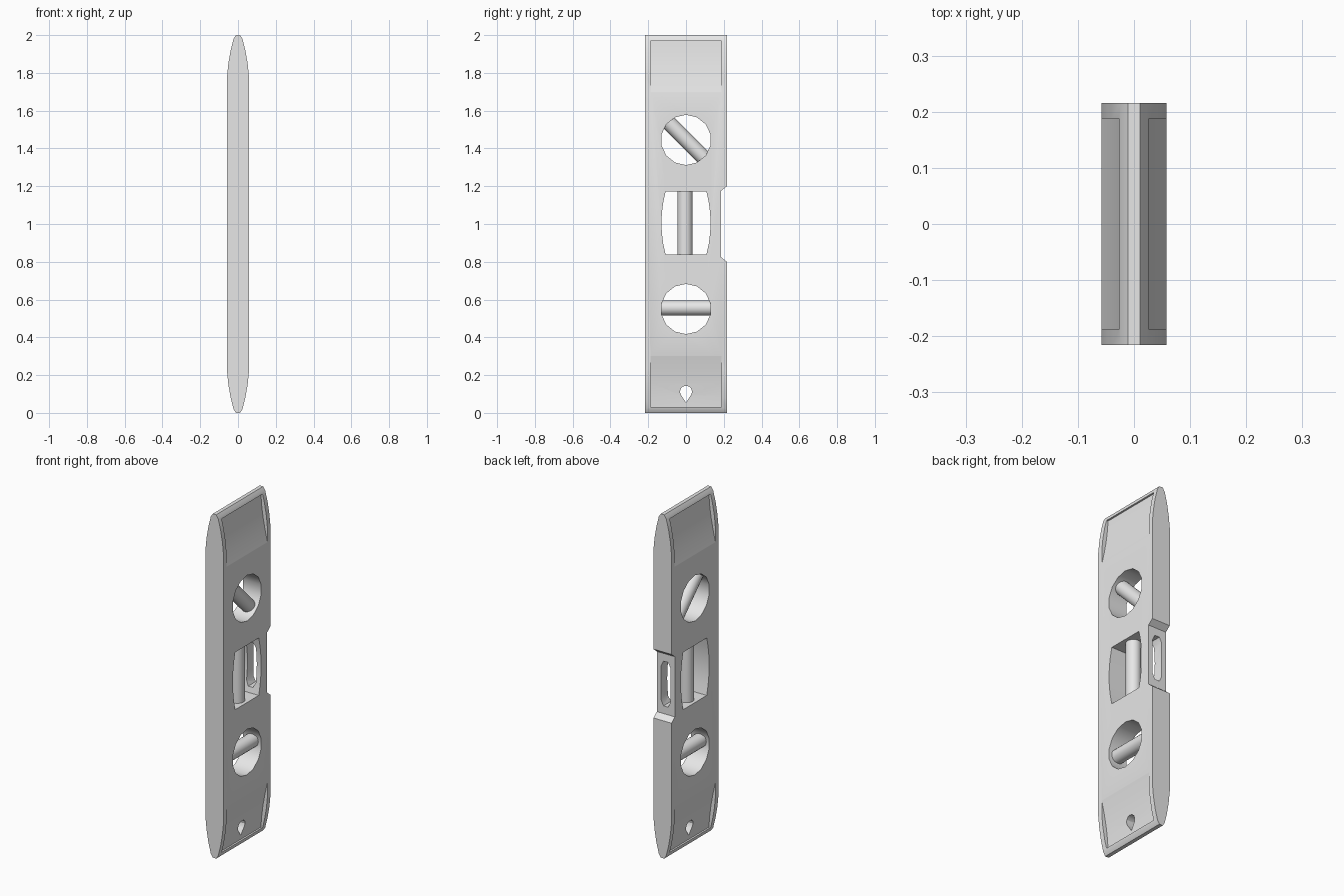
import bpy, bmesh, math
from mathutils import Vector

cube = bpy.data.objects.get("Cube")
if cube:
    bpy.data.objects.remove(cube, do_unlink=True)

grey = bpy.data.materials.new("light grey")
grey.use_nodes = True
grey.diffuse_color = (0.8, 0.8, 0.8, 1)
bsdf = next(n for n in grey.node_tree.nodes if n.type == 'BSDF_PRINCIPLED')
bsdf.inputs["Base Color"].default_value = (0.8, 0.8, 0.8, 1)


def prism(name, points, axis, lo, hi):
    """Extrude a flat outline along X (points are y, z) or Y (points are x, z)."""
    bm = bmesh.new()
    place = (lambda a, b, t: (t, a, b)) if axis == 'X' else (lambda a, b, t: (a, t, b))
    rings = [[bm.verts.new(place(a, b, t)) for a, b in points] for t in (lo, hi)]
    n = len(points)
    for ring in rings:
        bm.faces.new(ring)
    for i in range(n):
        j = (i + 1) % n
        bm.faces.new((rings[0][i], rings[0][j], rings[1][j], rings[1][i]))
    bmesh.ops.recalc_face_normals(bm, faces=bm.faces)
    mesh = bpy.data.meshes.new(name)
    bm.to_mesh(mesh)
    bm.free()
    mesh.materials.append(grey)
    obj = bpy.data.objects.new(name, mesh)
    bpy.context.collection.objects.link(obj)
    return obj


def circle(cz, r, n):
    return [(r * math.sin(math.tau * i / n), cz + r * math.cos(math.tau * i / n))
            for i in range(n)]


def smooth(obj):
    bpy.ops.object.select_all(action='DESELECT')
    obj.select_set(True)
    bpy.context.view_layer.objects.active = obj
    bpy.ops.object.shade_smooth_by_angle(angle=math.radians(30))


# Body: slim bar with tapered ends
taper = [(0.058, 1.78), (0.051, 1.85), (0.039, 1.92), (0.024, 1.98), (0.011, 2.0)]
right = [(x, 2 - z) for x, z in reversed(taper)] + taper
outline = right + [(-x, z) for x, z in reversed(right)]
body = prism("level_body", outline, 'Y', -0.216, 0.216)

# Round vial openings
cutters = [prism("round_cutter", circle(z, 0.133, 14), 'X', -0.2, 0.2)
           for z in (1.445, 0.55)]

# Middle window with bowed sides
bow = [(0.108 + 0.022 * (1 - (t / 3) ** 2), 1.005 + 0.167 * t / 3) for t in range(-3, 4)]
cutters.append(prism("window_cutter", bow + [(-y, z) for y, z in reversed(bow)],
                     'X', -0.2, 0.2))

# Notch in the back edge, with a slot into the window
cutters.append(prism("notch_cutter", [(0.247, 1.225), (0.185, 1.175), (0.185, 0.825),
                                      (0.247, 0.775)], 'X', -0.2, 0.2))
slot = [(0.03, 0.9), (0.03, 1.1), (0.015, 1.13)]
slot = [(0.015, 0.87)] + slot
cutters.append(prism("slot_cutter", slot + [(-x, z) for x, z in reversed(slot)],
                     'Y', 0.06, 0.3))

# Teardrop hanging hole
drop = [(0.032 * math.sin(a), 0.112 + 0.032 * math.cos(a))
        for a in (math.radians(-120 + 30 * i) for i in range(9))]
cutters.append(prism("hanging_hole_cutter", drop + [(0, 0.055)], 'X', -0.2, 0.2))

# Scooped thumb pockets at both ends of both faces
scoop = [(0.06, 1.69), (0.0575, 1.7), (0.042, 1.77), (0.029, 1.84), (0.02, 1.91),
         (0.016, 1.97), (0.1, 1.97), (0.1, 1.69)]
for side in (1, -1):
    for end in (1, -1):
        shape = [(side * x, 1 + end * (z - 1)) for x, z in scoop]
        cutters.append(prism("pocket_cutter", shape, 'Y', -0.188, 0.188))

for cutter in cutters:
    cutter.hide_render = True
    mod = body.modifiers.new("cut", 'BOOLEAN')
    mod.operation = 'DIFFERENCE'
    mod.solver = 'EXACT'
    mod.object = cutter

bpy.context.view_layer.update()
cut_mesh = bpy.data.meshes.new_from_object(
    body.evaluated_get(bpy.context.evaluated_depsgraph_get()))
body.modifiers.clear()
body.data = cut_mesh
for cutter in cutters:
    bpy.data.objects.remove(cutter, do_unlink=True)
smooth(body)


# Vials: tubes spanning the openings
def vial(name, y, z, direction, length):
    bpy.ops.mesh.primitive_cylinder_add(vertices=20, radius=0.04, depth=length,
                                        location=(0, y, z))
    obj = bpy.context.object
    obj.name = name
    obj.rotation_euler = Vector(direction).to_track_quat('Z', 'Y').to_euler()
    obj.data.materials.append(grey)
    smooth(obj)


vial("diagonal_vial", 0, 1.445, (0, 1, -1), 0.264)
vial("upright_vial", -0.005, 1.005, (0, 0, 1), 0.345)
vial("cross_vial", 0, 0.555, (0, 1, 0), 0.268)
